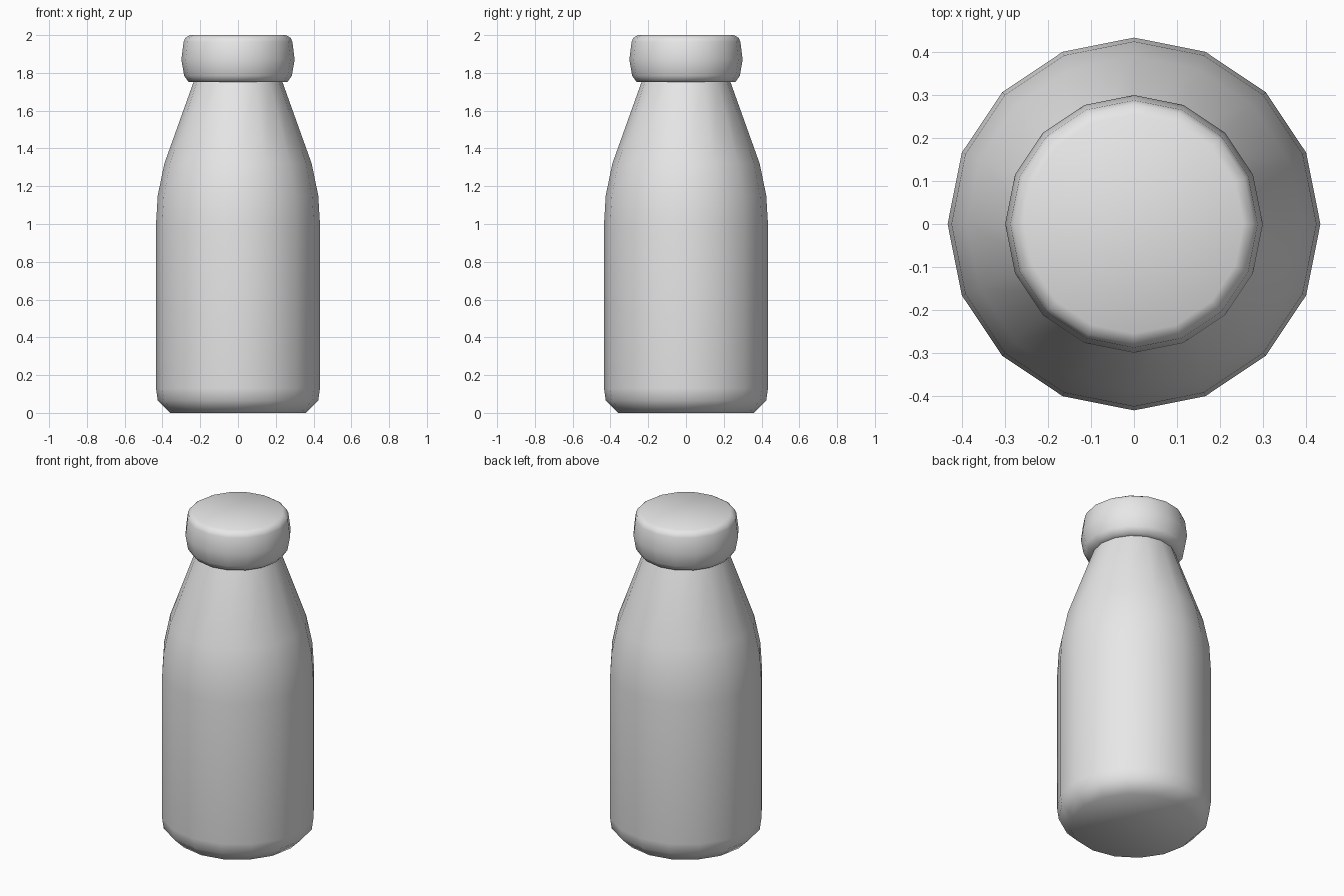
import bpy
import bmesh
from math import cos, sin, tau

cube = bpy.data.objects.get("Cube")
if cube:
    bpy.data.objects.remove(cube, do_unlink=True)

SIDES = 16

grey = bpy.data.materials.new("plain_grey")
grey.use_nodes = True
grey.diffuse_color = (0.8, 0.8, 0.8, 1)
grey.node_tree.nodes["Principled BSDF"].inputs["Base Color"].default_value = (0.8, 0.8, 0.8, 1)


def lathe(name, profile):
    """Turn (radius, height) points, listed from bottom to top, into a closed smooth solid."""
    bm = bmesh.new()
    rings = [[bm.verts.new((r * cos(tau * i / SIDES), r * sin(tau * i / SIDES), z))
              for i in range(SIDES)] for r, z in profile]
    for low, high in zip(rings, rings[1:]):
        for i in range(SIDES):
            j = (i + 1) % SIDES
            bm.faces.new((low[i], low[j], high[j], high[i]))
    bm.faces.new(rings[0][::-1])
    bm.faces.new(rings[-1])
    for face in bm.faces:
        face.smooth = True
    mesh = bpy.data.meshes.new(name)
    bm.to_mesh(mesh)
    bm.free()
    mesh.materials.append(grey)
    obj = bpy.data.objects.new(name, mesh)
    bpy.context.collection.objects.link(obj)
    return obj


# Bottle: chamfered base, straight body, curved shoulder, tapering neck
lathe("bottle_body", [
    (0.36, 0), (0.425, 0.065), (0.434, 0.13), (0.434, 1.0),
    (0.425, 1.15), (0.39, 1.32), (0.236, 1.75), (0.22, 1.79),
])

# Cap: rounded bulging ring with a flat top
lathe("bottle_cap", [
    (0.22, 1.75), (0.262, 1.752), (0.285, 1.785), (0.3, 1.87),
    (0.288, 1.965), (0.279, 1.985), (0.255, 2.0),
])
